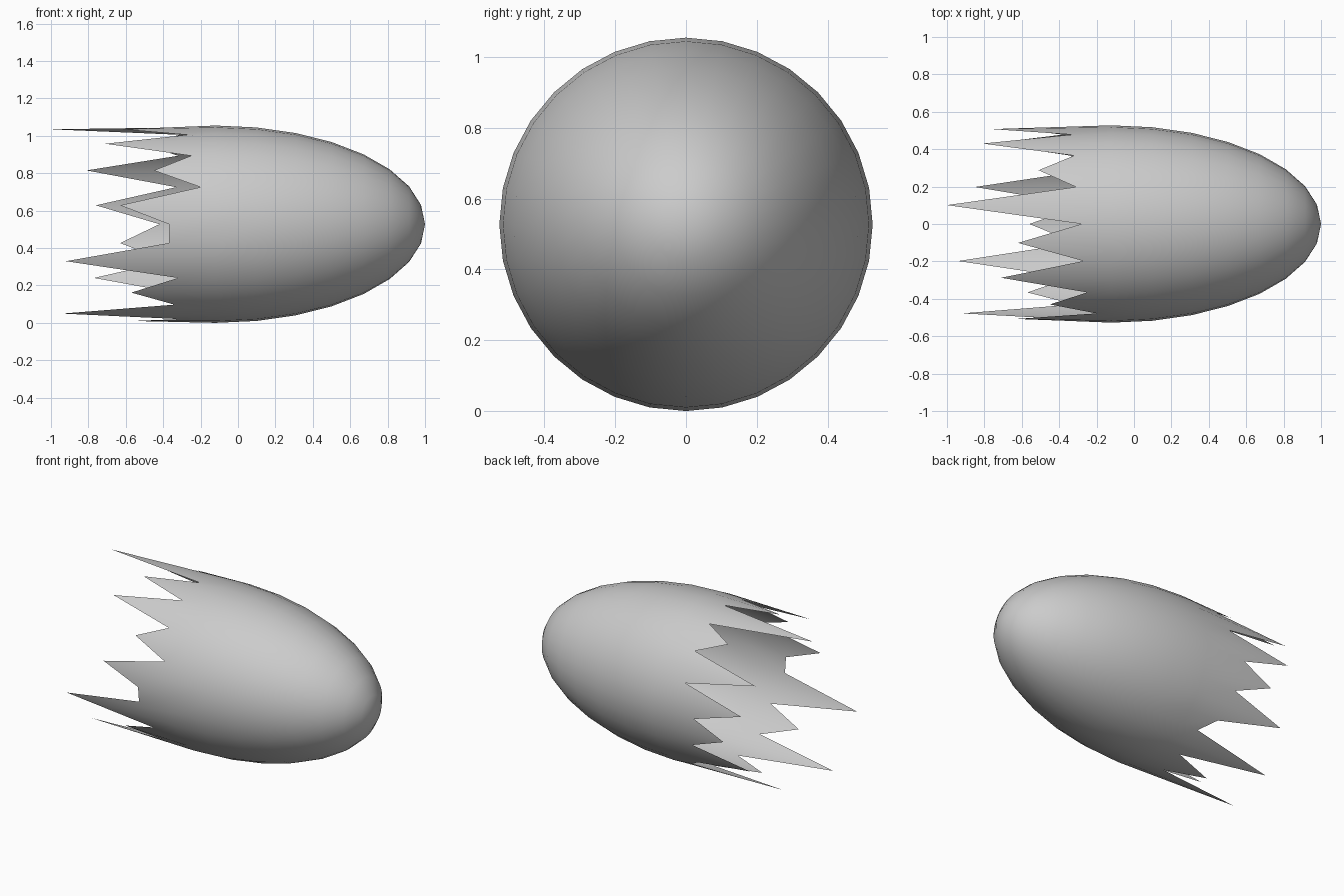
import bpy, bmesh
from math import sin, cos, pi

if "Cube" in bpy.data.objects:
    bpy.data.objects.remove(bpy.data.objects["Cube"])

SEG, R, LEN, X0 = 32, 0.5275, 1.12, -0.12   # sides, radius, dome length, widest section
STEP = 2 * pi / SEG

# broken edge: x of each rim point, going round from the top towards +y
RIM = [-0.28, -1.0, -0.31, -0.51, -0.32, -0.81, -0.33, -0.76,
       -0.42, -0.63, -0.38, -0.77, -0.34, -0.25, -0.85, -0.27,
       -0.56, -0.31, -0.94, -0.34, -0.57, -0.32, -0.92, -0.37,
       -0.37, -0.63, -0.20, -0.45, -0.25, -0.71, -0.27, -0.62]

bm = bmesh.new()


def ring(r, xs):
    return [bm.verts.new((xs[k], r * sin(k * STEP), R + r * cos(k * STEP)))
            for k in range(SEG)]


# jagged rim, then the rounded dome in even angular steps
rings = [ring(R * cos(STEP), RIM)]
for i in range(8):
    rings.append(ring(R * cos(i * STEP), [X0 + LEN * sin(i * STEP)] * SEG))
for a, b in zip(rings, rings[1:]):
    for k in range(SEG):
        n = (k + 1) % SEG
        bm.faces.new((a[k], a[n], b[n], b[k]))

# closed tip
tip = bm.verts.new((X0 + LEN, 0, R))
for k in range(SEG):
    bm.faces.new((rings[-1][k], rings[-1][(k + 1) % SEG], tip))

bmesh.ops.recalc_face_normals(bm, faces=bm.faces)
if tip.link_faces[0].normal.x < 0:
    bmesh.ops.reverse_faces(bm, faces=bm.faces)
for f in bm.faces:
    f.smooth = True

mesh = bpy.data.meshes.new("broken_eggshell")
bm.to_mesh(mesh)
bm.free()
bpy.context.collection.objects.link(bpy.data.objects.new("broken_eggshell", mesh))
